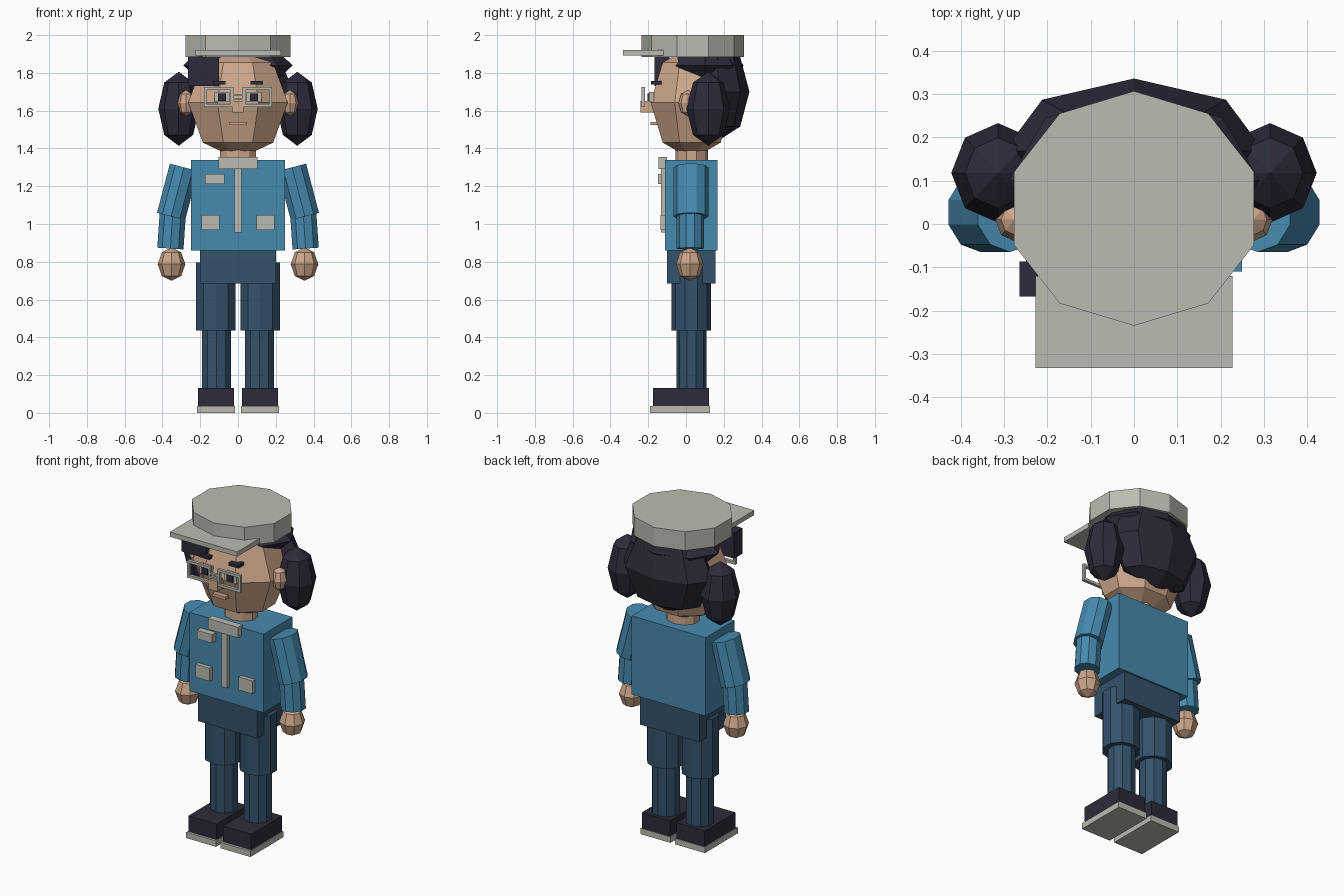
import bpy, math
from mathutils import Vector


def mat(name, r, g, b):
    m = bpy.data.materials.new(name)
    m.diffuse_color = (r, g, b, 1)
    return m


BLUE = mat("jacket blue", 0.062, 0.255, 0.43)
NAVY = mat("trouser navy", 0.035, 0.085, 0.148)
SKIN = mat("skin", 0.62, 0.39, 0.26)
DARK = mat("dark hair", 0.026, 0.024, 0.042)
GREY = mat("light grey", 0.50, 0.50, 0.45)


def finish(name, m):
    o = bpy.context.object
    o.name = name
    o.data.materials.append(m)
    return o


def box(name, m, x, y, z):
    """Box from (low, high) ranges."""
    bpy.ops.mesh.primitive_cube_add(size=1, location=[sum(r) / 2 for r in (x, y, z)])
    o = finish(name, m)
    o.scale = [abs(r[1] - r[0]) for r in (x, y, z)]
    return o


def ball(name, m, loc, radii, turn=0.0):
    """Eight-sided, four-ring low-poly ellipsoid."""
    bpy.ops.mesh.primitive_uv_sphere_add(segments=8, ring_count=4, radius=1)
    o = finish(name, m)
    a = math.radians(turn)
    for v in o.data.vertices:
        x, y, z = v.co
        v.co = (x * math.cos(a) - y * math.sin(a), x * math.sin(a) + y * math.cos(a), z)
    o.location, o.scale = loc, radii
    return o


def tube(name, m, bottom, top, rx, ry):
    """Ten-sided cylinder between two points."""
    p, q = Vector(bottom), Vector(top)
    d = q - p
    bpy.ops.mesh.primitive_cylinder_add(vertices=10, radius=1, depth=1, location=(p + q) / 2)
    o = finish(name, m)
    o.scale = (rx, ry, d.length)
    o.rotation_euler = (0, math.atan2(d.x, d.z), 0)
    return o


# Head and neck
tube("neck", SKIN, (0, 0.03, 1.30), (0, 0.03, 1.45), 0.10, 0.086)
ball("head", SKIN, (0, 0.03, 1.643), (0.285, 0.235, 0.30), 22.5)
box("nose", SKIN, (-0.03, 0.03), (-0.24, -0.15), (1.59, 1.65))
box("mouth", SKIN, (-0.045, 0.045), (-0.187, -0.14), (1.523, 1.541))

# Hair
ball("crown_hair", DARK, (0, 0.10, 1.84), (0.29, 0.205, 0.11))
ball("back_hair", DARK, (0, 0.169, 1.70), (0.30, 0.167, 0.26))
box("fringe", DARK, (-0.265, -0.10), (-0.167, -0.087), (1.73, 1.887))

# Cap
tube("cap_crown", GREY, (0, 0.036, 1.885), (0, 0.036, 2.0), 0.292, 0.271)
box("cap_brim", GREY, (-0.228, 0.228), (-0.333, -0.12), (1.893, 1.922))

# Glasses bridge
for z in (1.662, 1.684):
    box("glasses_bridge", GREY, (-0.03, 0.03), (-0.235, -0.22), (z - 0.005, z + 0.005))

# Torso, hips and jacket front details
box("jacket", BLUE, (-0.25, 0.25), (-0.11, 0.167), (0.86, 1.34))
box("hips", NAVY, (-0.20, 0.20), (-0.10, 0.157), (0.685, 0.90))
box("collar", GREY, (-0.102, 0.102), (-0.145, -0.10), (1.29, 1.355))
box("zip", GREY, (-0.018, 0.018), (-0.132, -0.10), (0.955, 1.30))
box("chest_pocket", GREY, (-0.175, -0.072), (-0.148, -0.10), (1.213, 1.265))

# Mirrored parts
for side, s in (("left", 1), ("right", -1)):
    def n(part):
        return side + "_" + part

    def xr(a, b):
        return (s * a, s * b)

    # Face sides
    ball(n("ear"), SKIN, (s * 0.275, 0.01, 1.64), (0.045, 0.05, 0.07))
    ball(n("hair_bunch"), DARK, (s * 0.314, 0.118, 1.61), (0.108, 0.115, 0.196))
    box(n("eye"), GREY, xr(0.045, 0.125), (-0.195, -0.17), (1.645, 1.70))
    box(n("pupil"), DARK, xr(0.064, 0.106), (-0.203, -0.18), (1.65, 1.69))
    box(n("eyebrow"), DARK, xr(0.065, 0.132), (-0.185, -0.13), (1.738, 1.756))

    # Glasses frame: two rails and two posts
    for z in (1.628, 1.717):
        box(n("frame_rail"), GREY, xr(0.025, 0.18), (-0.235, -0.217), (z - 0.008, z + 0.008))
    for x in (0.032, 0.173):
        box(n("frame_post"), GREY, xr(x - 0.007, x + 0.007), (-0.235, -0.217), (1.62, 1.725))

    # Arms
    tube(n("upper_arm"), BLUE, (s * 0.354, 0.027, 1.04), (s * 0.286, 0.027, 1.30), 0.081, 0.092)
    tube(n("forearm"), BLUE, (s * 0.358, 0.023, 0.87), (s * 0.345, 0.023, 1.06), 0.073, 0.072)
    ball(n("hand"), SKIN, (s * 0.352, 0.02, 0.787), (0.073, 0.073, 0.088))
    box(n("hip_pocket"), GREY, xr(0.097, 0.193), (-0.135, -0.10), (0.968, 1.048))

    # Legs and shoes
    tube(n("thigh"), NAVY, (s * 0.117, 0.028, 0.435), (s * 0.117, 0.028, 0.795), 0.11, 0.104)
    tube(n("shin"), NAVY, (s * 0.114, 0.029, 0.10), (s * 0.114, 0.029, 0.46), 0.081, 0.079)
    box(n("shoe"), DARK, xr(0.022, 0.212), (-0.175, 0.123), (0.035, 0.132))
    box(n("sole"), GREY, xr(0.016, 0.217), (-0.19, 0.127), (0.0, 0.036))
